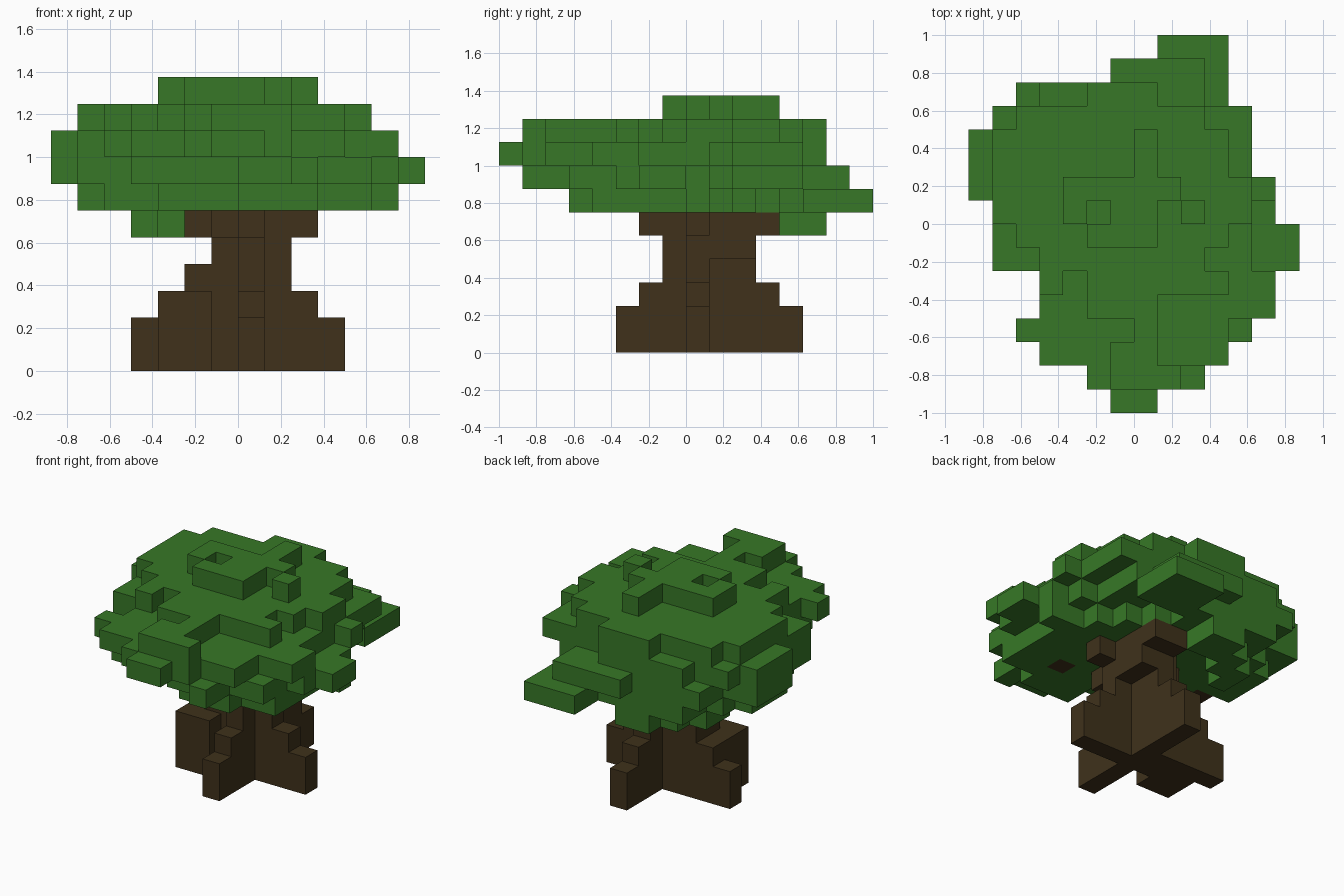
import bpy
import bmesh
from mathutils import Vector

UNIT = 1 / 8  # edge length of one block

if "Cube" in bpy.data.objects:
    bpy.data.objects.remove(bpy.data.objects["Cube"], do_unlink=True)


def make_material(name, colour):
    material = bpy.data.materials.new(name)
    material.use_nodes = True
    material.diffuse_color = colour
    shader = next(n for n in material.node_tree.nodes if n.type == "BSDF_PRINCIPLED")
    shader.inputs["Base Color"].default_value = colour
    shader.inputs["Roughness"].default_value = 0.9
    return material


def fill(cells, bottom, top, *rects):
    """Add rectangles (left, right, front, back) between two block heights."""
    for left, right, front, back in rects:
        cells.update((x, y, z) for x in range(left, right)
                     for y in range(front, back) for z in range(bottom, top))


def carve(cells, height, *rects):
    hole = set()
    fill(hole, height, height + 1, *rects)
    cells -= hole


def build_blocks(name, cells, material):
    """Turn block cells into one outer shell of square faces."""
    bm = bmesh.new()
    for cell in sorted(cells):
        centre = Vector(cell) + Vector((0.5, 0.5, 0.5))
        for axis in range(3):
            for sign in (-1, 1):
                normal = Vector((0, 0, 0))
                normal[axis] = sign
                neighbour = tuple(int(c + n) for c, n in zip(cell, normal))
                if neighbour in cells:
                    continue
                side = Vector((0, 0, 0))
                side[(axis + 1) % 3] = 1
                up = normal.cross(side)
                corners = (-side - up, side - up, side + up, up - side)
                bm.faces.new([bm.verts.new((centre + (normal + c) / 2) * UNIT)
                              for c in corners])
    bmesh.ops.remove_doubles(bm, verts=bm.verts, dist=UNIT / 100)
    mesh = bpy.data.meshes.new(name)
    bm.to_mesh(mesh)
    bm.free()
    mesh.materials.append(material)
    bpy.context.scene.collection.objects.link(bpy.data.objects.new(name, mesh))


bark = make_material("bark brown", (0.050, 0.031, 0.011, 1))
leaf = make_material("leaf green", (0.038, 0.187, 0.020, 1))

# Trunk: stepped root fins in a cross, a narrow stem and spreading branches
trunk = set()
fill(trunk, 0, 2, (0, 1, -3, 5), (0, 4, 0, 1), (-4, 1, 1, 2))
fill(trunk, 0, 3, (0, 1, -2, 4), (0, 3, 0, 1), (-3, 1, 1, 2), (-3, -1, -1, 1), (-1, 0, 0, 1))
fill(trunk, 3, 4, (-2, -1, 0, 2))
fill(trunk, 3, 6, (0, 1, -1, 3), (1, 2, 0, 1), (-1, 1, 0, 2))
fill(trunk, 4, 6, (0, 2, 1, 3))
fill(trunk, 5, 6, (0, 1, -2, 4), (1, 2, 3, 4), (-2, 3, 0, 1), (-1, 1, -1, 0))
# Branch tips showing in the underside of the leaves
fill(trunk, 6, 7, (2, 3, -3, -2), (-5, -4, -1, 0))
build_blocks("trunk", trunk, bark)

# Canopy: ragged layers from the hanging underside to the crown
canopy = set()
fill(canopy, 5, 6, (-4, -3, 2, 4), (-3, -2, 3, 5), (-2, 0, 4, 6))
fill(canopy, 6, 7, (-5, 4, -2, 2), (-6, -5, 0, 3), (4, 6, 0, 1), (0, 3, -5, -2),
     (3, 5, -4, 0), (-3, 0, -3, -2), (-5, 3, 2, 3), (-5, 2, 3, 4),
     (-4, 1, 4, 6), (1, 4, 5, 8))
fill(canopy, 7, 8, (-6, 4, -2, 4), (-7, -6, 1, 4), (4, 5, -5, 2),
     (5, 6, -3, 1), (6, 7, -2, 0), (-4, 4, -5, -2), (0, 3, -6, -5),
     (2, 3, -7, -6), (-5, 4, 4, 5), (-5, 3, 5, 6), (-1, 3, 6, 7))
fill(canopy, 8, 9, (-6, 5, -2, 5), (-7, -6, 1, 4), (5, 6, -4, -2),
     (5, 6, 1, 2), (-4, 5, -4, -2), (-5, 4, -5, -4), (-4, 4, -6, -5),
     (-2, 2, -7, -6), (-1, 1, -8, -7), (-4, 1, 5, 6))
fill(canopy, 9, 10, (-6, 5, 0, 2), (-6, 4, 2, 4), (-5, 3, 4, 5), (-2, 1, 5, 6),
     (-5, 4, -1, 0), (-4, 3, -2, -1), (-4, 4, -3, -2), (-2, 1, -4, -3),
     (-1, 1, -7, -4), (1, 2, -7, -6))
carve(canopy, 9, (-3, -2, -3, -2), (-1, 0, -5, -4))
fill(canopy, 10, 11, (-3, 1, 0, 2), (-2, 1, -1, 0), (1, 3, 1, 2),
     (2, 3, 0, 1), (0, 1, 2, 4))
carve(canopy, 10, (-2, -1, 0, 1), (2, 3, 1, 2))
build_blocks("canopy", canopy - trunk, leaf)
